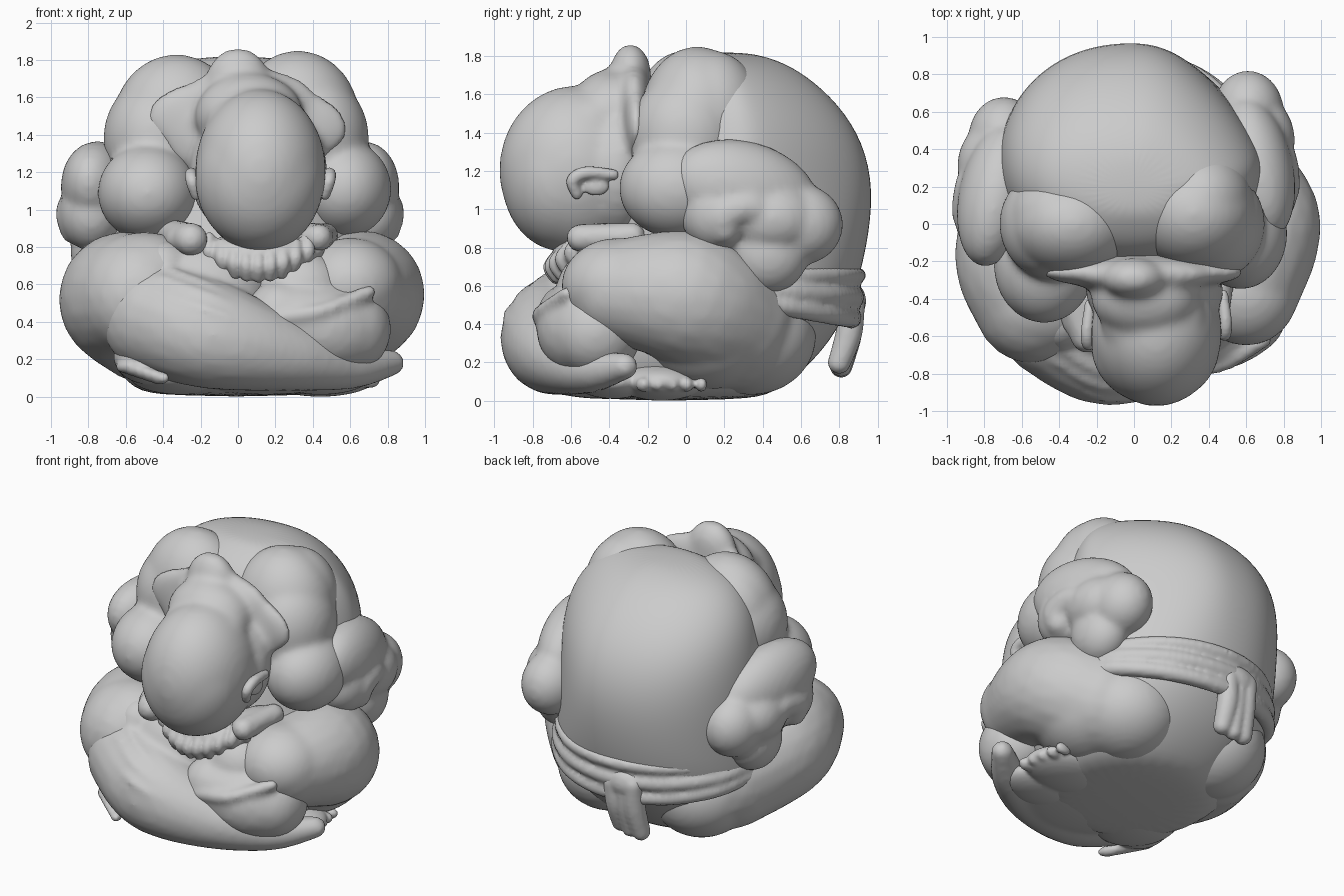
import bpy, bmesh
from math import sin, cos, pi, radians
from mathutils import Vector, Matrix, Euler


def ball(bm, x, y, z, rx, ry=None, rz=None, rot=(0, 0, 0), sub=4):
    """Ellipsoid, flattened where it meets the ground."""
    m = (Matrix.Translation((x, y, z)) @ Euler([radians(a) for a in rot]).to_matrix().to_4x4()
         @ Matrix.Diagonal((rx, ry or rx, rz or rx, 1)))
    new = bmesh.ops.create_icosphere(bm, subdivisions=sub, radius=1, matrix=m)
    for v in new['verts']:
        v.co.z = max(v.co.z, 0.0)


def chain(bm, pts, n=9):
    """Soft limb through points (x, y, z, radius)."""
    p = [Vector(q) for q in [pts[0]] + list(pts) + [pts[-1]]]
    for i in range(1, len(p) - 2):
        a, b, c, d = p[i - 1:i + 3]
        for k in range(n + 1):
            t = k / n
            q = 0.5 * (2 * b + (c - a) * t + (2 * a - 5 * b + 4 * c - d) * t * t
                       + (3 * b - a - 3 * c + d) * t ** 3)
            ball(bm, *q, sub=3)


def part(name, balls=(), chains=(), voxel=0.022, smooth=5):
    """Fuse balls and limbs into one softly blended form."""
    bm = bmesh.new()
    for b in balls:
        ball(bm, *b)
    for c in chains:
        chain(bm, c)
    me = bpy.data.meshes.new(name)
    bm.to_mesh(me)
    bm.free()
    ob = bpy.data.objects.new(name, me)
    bpy.context.collection.objects.link(ob)
    r = ob.modifiers.new('fuse', 'REMESH')
    r.mode = 'VOXEL'
    r.voxel_size = voxel
    r.use_smooth_shade = True
    s = ob.modifiers.new('soften', 'SMOOTH')
    s.factor = 0.5
    s.iterations = smooth
    return ob


# hunched torso: z, half width, front y, back y
sections = [(0.0, .45, -.5, .35), (.06, .58, -.6, .5), (.25, .72, -.6, .72),
            (.5, .77, -.5, .87), (.8, .73, -.4, .95), (1.1, .72, -.35, .985),
            (1.35, .70, -.25, .93), (1.55, .645, -.2, .80), (1.7, .53, -.12, .63),
            (1.78, .38, 0, .48), (1.82, .15, .08, .32)]
bm = bmesh.new()
N, rings = 32, []
for z, rx, yf, yb in sections:
    skew = -.25 * min(1, max(0, (z - .4) / .6)) * rx / .72
    ring = []
    for i in range(N):
        c, s = cos(2 * pi * i / N), sin(2 * pi * i / N)
        ring.append(bm.verts.new((-.01 + rx * abs(c) ** .92 * (1 if c > 0 else -1) + skew * max(s, 0) * max(c, 0),
                                  (yf + yb) / 2 + (yb - yf) / 2 * s, z)))
    rings.append(ring)
for r0, r1 in zip(rings, rings[1:]):
    for i in range(N):
        bm.faces.new((r0[i], r0[(i + 1) % N], r1[(i + 1) % N], r1[i]))
bm.faces.new(rings[0][::-1])
bm.faces.new(rings[-1])
for f in bm.faces:
    f.smooth = True
me = bpy.data.meshes.new('torso')
bm.to_mesh(me)
bm.free()
torso = bpy.data.objects.new('torso', me)
bpy.context.collection.objects.link(torso)
sub = torso.modifiers.new('smooth', 'SUBSURF')
sub.levels = sub.render_levels = 2

# shoulders running down into the upper arms
part('right_shoulder', [(.32, .06, 1.48, .33, .30, .37), (.42, .0, 1.38, .28, .30, .33),
                        (.36, .13, 1.5, .27, .27, .33), (.57, -.05, 1.11, .25, .30, .26)], smooth=10)
part('left_shoulder', [(-.33, .0, 1.46, .34, .28, .37), (-.43, .0, 1.38, .29, .30, .33),
                       (-.38, .05, 1.46, .29, .24, .33), (-.48, -.22, 1.09, .27, .31, .26)], smooth=10)

# folded forearms with a curled hand, tucked against each side
for side, s, dx, dy in (('right', 1, 0, 0), ('left', -1, .085, -.14)):
    x = lambda v: s * (v + dx)
    part(side + '_forearm',
         [(x(.65), .30 + dy, 1.10, .20, .40, .255, (-14, 0, s * 12)),
          (x(.61), .60 + dy, .92, .19, .22, .21),
          (x(.64), .43 + dy, .77, .17, .21, .21),
          (x(.64), .45 + dy, .95, .22, .25, .2),
          (x(.70), .16 + dy, .98, .17, .19, .2)],
         [[(x(.76), .40 + dy, .98, .09), (x(.79), .32 + dy, 1.01, .09), (x(.79), .2 + dy, .97, .1),
           (x(.78), .2 + dy, .9, .09)]], smooth=6)

# bowed head growing out of a raised collar ridge at the neck
part('head', [(.12, -.58, 1.205, .35, .395, .44), (.115, -.65, 1.17, .345, .315, .39),
              (.11, -.36, 1.2, .37, .22, .38),
              (.05, -.26, 1.46, .54, .09, .25, (0, 4, 0)), (.05, -.26, 1.42, .46, .11, .3),
              (.05, -.27, 1.56, .38, .1, .2), (.0, -.29, 1.69, .17, .11, .175),
              (.06, -.39, 1.5, .29, .22, .23), (.04, -.37, 1.6, .2, .16, .14),
              (.1, -.5, 1.47, .28, .24, .16)], smooth=14)
for side, s, y in (('right', 1, -.50), ('left', -1, -.55)):
    cx = .12 + s * .345
    part(side + '_ear', [(cx, y + .03, 1.12, .03, .07, .05)],
         [[(cx, y - .07, 1.08, .03), (cx + s * .02, y - .09, 1.15, .035),
           (cx + s * .025, y - .02, 1.19, .035), (cx + s * .01, y + .12, 1.18, .03)]],
         voxel=.012, smooth=3)

# crossed legs
part('left_thigh', [(-.5, -.42, .56, .36, .30, .32), (-.36, .34, .34, .34, .34, .31)],
     [[(-.46, .2, .42, .36), (-.6, -.15, .52, .36), (-.53, -.42, .54, .33)]], smooth=8)
shin = [(-.42, -.52, .42, .31), (-.14, -.68, .33, .29), (.25, -.66, .23, .2),
        (.6, -.5, .16, .12), (.82, -.32, .18, .07)]
folds = [[(x, y - r * cos(t) * .97, z + r * sin(t) * .97, .025) for x, y, z, r in shin[:4]]
         for t in (.45, .8, 1.15)]
part('left_shin', [(-.18, -.46, .56, .34, .24, .27), (-.4, -.5, .68, .16, .17, .16),
                   (.15, -.42, .11, .45, .36, .1)], [shin] + folds, smooth=5)
part('right_thigh', [(.6, -.36, .6, .28, .29, .25), (.34, .34, .34, .34, .34, .31),
                     (.5, .13, .4, .35, .38, .34)],
     [[(.46, .22, .42, .36), (.65, 0, .54, .35), (.62, -.35, .57, .27)]], smooth=8)
part('right_shin', [(.34, -.48, .56, .24, .2, .22)],
     [[(.58, -.47, .36, .24), (.45, -.54, .37, .24), (.22, -.6, .44, .18)],
      [(.2, -.76, .42, .035), (.45, -.76, .46, .04), (.7, -.62, .56, .04)]], smooth=5)

# feet tucked underneath, with toes
part('left_foot', [(.44, -.13, .1, .3, .23, .1), (.44, -.38, .1, .26, .2, .09)]
     + [(.7 - .012 * i, -.22 + .075 * i, .085, .06, .042 - .003 * i, .04, (0, 0, 5)) for i in range(5)],
     voxel=.014, smooth=3)
part('right_foot', [(-.5, -.53, .2, .16, .19, .13, (0, 20, 30)), (-.3, -.35, .11, .28, .3, .1)]
     + [(-.6 + .045 * i, -.62 - .03 * i, .16 - .015 * i, .04, .08, .035, (0, 0, 30)) for i in range(5)],
     voxel=.014, smooth=3)

# clasped hands under the chin
part('sleeve_cuffs', [(.4, -.42, .85, .1, .18, .08), (-.28, -.45, .84, .12, .18, .09)],
     [[(.47, -.28, .86, .07), (.43, -.55, .85, .075)],
      [(-.36, -.35, .87, .08), (-.25, -.6, .84, .09)]], smooth=3)
fingers = []
for i in range(11):
    u = -1 + 2 * i / 10
    fx, fy, fz = .11 + .33 * u, -.70 + .17 * u * u, .69 + .12 * u * u
    fingers.append([(fx, fy + .04, fz + .08, .033), (fx, fy - .01, fz + .01, .036),
                    (fx - .02 * u, fy + .02, fz - .05, .032)])
part('clasped_fingers', [(.11, -.52, .76, .32, .18, .12)], fingers, voxel=.012, smooth=2)

# wrapped belt strands sagging to the back, and the hanging knot
strands = []
for z, w, r, sag in ((.655, .69, .045, 0), (.60, .71, .055, .06), (.55, .72, .055, .12)):
    strands.append([(-.02 + w * sin(a), .2 + (.5 + .3 * z) * cos(a), z - sag * cos(a), r)
                    for a in [radians(d) for d in range(-90, 91, 30)]])
part('belt', [], strands, voxel=.018, smooth=5)
part('belt_knot', [(-.13, .86, .52, .14, .08, .1)],
     [[(-.2, .87, .52, .065), (-.2, .85, .35, .07), (-.22, .81, .18, .06)],
      [(-.13, .87, .52, .06), (-.13, .85, .35, .065), (-.14, .81, .18, .055)],
      [(-.05, .87, .5, .065), (-.06, .85, .35, .07), (-.06, .8, .2, .06)]], voxel=.014, smooth=2)
